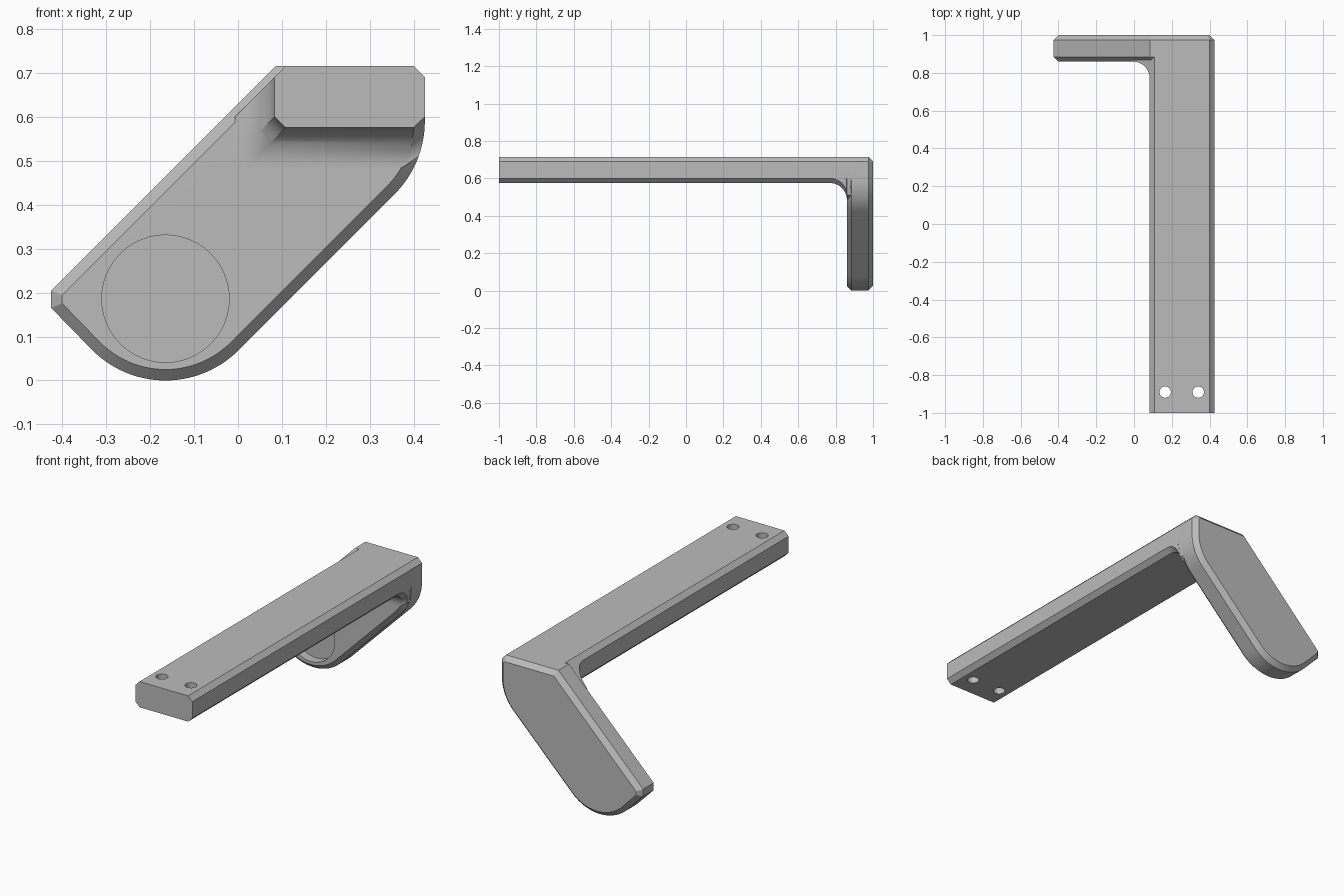
import bpy, bmesh, math

cube = bpy.data.objects.get("Cube")
if cube:
    bpy.data.objects.remove(cube, do_unlink=True)

grey = bpy.data.materials.new("light grey")
grey.use_nodes = True
grey.diffuse_color = (0.5, 0.5, 0.5, 1)
grey.node_tree.nodes["Principled BSDF"].inputs["Base Color"].default_value = (0.5, 0.5, 0.5, 1)

# Shared dimensions
TOP, LEFT, RIGHT, BASE = 0.715, 0.083, 0.425, 0.575
FRONT, BACK = 0.86, 1.0
C = 0.025            # edge chamfer
R = 0.235            # rounded corners of the plate
FILLET = 0.09        # inner blend between arm and plate
CX, CZ = RIGHT - R, 0.59


def finish(bm, name):
    bmesh.ops.recalc_face_normals(bm, faces=bm.faces)
    mesh = bpy.data.meshes.new(name)
    bm.to_mesh(mesh)
    bm.free()
    mesh.materials.append(grey)
    obj = bpy.data.objects.new(name, mesh)
    bpy.context.collection.objects.link(obj)
    return obj


def arc(cx, cz, start, end, steps=16):
    angles = [math.radians(start + (end - start) * i / steps) for i in range(steps + 1)]
    return [(cx + R * math.cos(a), cz + R * math.sin(a)) for a in angles]


def plate():
    outline = [(LEFT + 0.002, TOP), (RIGHT - C, TOP), (RIGHT, TOP - C)]
    outline += arc(CX, CZ, 0, -45) + arc(-0.165, R, -45, -135, 28)
    outline += [(-0.425, 0.165), (-0.425, 0.205)]
    bm = bmesh.new()
    face = bm.faces.new([bm.verts.new((x, FRONT, z)) for x, z in outline])
    ext = bmesh.ops.extrude_face_region(bm, geom=[face])["geom"]
    verts = [g for g in ext if isinstance(g, bmesh.types.BMVert)]
    bmesh.ops.translate(bm, verts=verts, vec=(0, BACK - FRONT, 0))
    rims = [e for e in bm.edges if abs(e.verts[0].co.y - e.verts[1].co.y) < 1e-5]
    bmesh.ops.bevel(bm, geom=rims, offset=C, segments=1, profile=0.5, affect='EDGES')
    return finish(bm, "end_plate")


def side_x(z):
    drop = max(CZ - z, 0)
    return CX + math.sqrt(R * R - drop * drop)


def section(flare):
    # Chamfered bar section, flared to the left and downwards
    x, z = LEFT - flare, BASE - flare
    return [(x + C, z), (side_x(z) - C, z), (side_x(z + C), z + C), (RIGHT, z + C + flare),
            (RIGHT, TOP - C), (RIGHT - C, TOP), (LEFT + C, TOP),
            (x, x + TOP - C - LEFT), (x, z + C)]


def arm():
    stations = [(-1.0, 0)]
    for i in range(15):
        a = math.radians(90 * i / 14)
        stations.append((FRONT - FILLET + FILLET * math.sin(a), FILLET * (1 - math.cos(a))))
    stations.append((0.95, FILLET))
    bm = bmesh.new()
    rings = [[bm.verts.new((x, y, z)) for x, z in section(f)] for y, f in stations]
    for a, b in zip(rings, rings[1:]):
        for i in range(len(a)):
            j = (i + 1) % len(a)
            bm.faces.new((a[i], a[j], b[j], b[i]))
    bm.faces.new(rings[0])
    bm.faces.new(rings[-1])
    return finish(bm, "arm")


def cutter(name, location, radius, depth, rotation=(0, 0, 0)):
    bpy.ops.mesh.primitive_cylinder_add(vertices=48, radius=radius, depth=depth,
                                        location=location, rotation=rotation)
    obj = bpy.context.object
    obj.name = name
    obj.data.materials.append(grey)
    return obj


def boolean(target, other, operation):
    mod = target.modifiers.new(other.name, 'BOOLEAN')
    mod.operation, mod.object, mod.solver = operation, other, 'EXACT'
    bpy.context.view_layer.objects.active = target
    bpy.ops.object.modifier_apply(modifier=mod.name)
    bpy.data.objects.remove(other, do_unlink=True)


# Arm and plate joined into one bracket
bracket = plate()
boolean(bracket, arm(), 'UNION')
bracket.name = "bracket"

# Screw holes through the arm, round recess in the plate
for x in (0.165, 0.34):
    boolean(bracket, cutter("screw_hole", (x, -0.89, 0.645), 0.03, 0.4), 'DIFFERENCE')
boolean(bracket, cutter("round_recess", (-0.165, FRONT, 0.186), 0.145, 0.1,
                        (math.pi / 2, 0, 0)), 'DIFFERENCE')

# Smooth curves, crisp chamfers
bpy.ops.object.select_all(action='DESELECT')
bracket.select_set(True)
bpy.context.view_layer.objects.active = bracket
bpy.ops.object.shade_smooth_by_angle(angle=math.radians(25))
